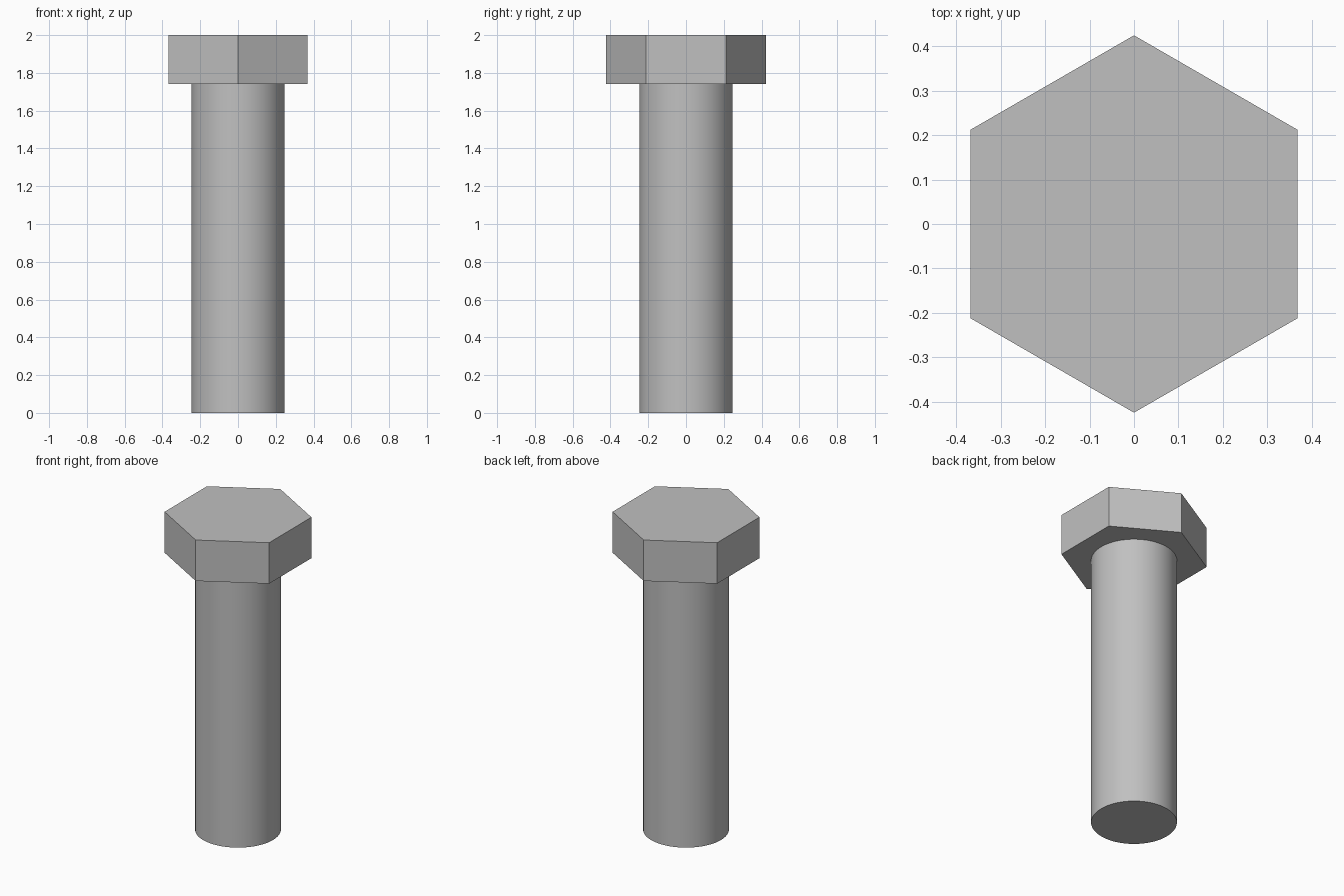
import bpy
import bmesh
from math import cos, sin, pi, radians

cube = bpy.data.objects.get("Cube")
if cube:
    bpy.data.objects.remove(cube, do_unlink=True)

# Plain grey steel
steel = bpy.data.materials.new("grey_steel")
steel.use_nodes = True
colour = (0.53, 0.53, 0.53, 1)
steel.diffuse_color = colour
steel.node_tree.nodes["Principled BSDF"].inputs["Base Color"].default_value = colour


def prism(name, sides, radius, bottom, top):
    """Upright regular prism with one corner on the +y axis."""
    bm = bmesh.new()
    angles = [pi / 2 + 2 * pi * i / sides for i in range(sides)]
    ring = [bm.verts.new((radius * cos(a), radius * sin(a), bottom)) for a in angles]
    base = bm.faces.new(ring)
    extruded = bmesh.ops.extrude_face_region(bm, geom=[base], use_keep_orig=True)
    lifted = [v for v in extruded["geom"] if isinstance(v, bmesh.types.BMVert)]
    bmesh.ops.translate(bm, verts=lifted, vec=(0, 0, top - bottom))
    bmesh.ops.recalc_face_normals(bm, faces=bm.faces)
    mesh = bpy.data.meshes.new(name)
    bm.to_mesh(mesh)
    bm.free()
    mesh.materials.append(steel)
    obj = bpy.data.objects.new(name, mesh)
    bpy.context.collection.objects.link(obj)
    return obj


# Hexagonal head
prism("bolt_head", 6, 0.424, 1.74, 2.0)

# Round shaft, smooth around its side with sharp rims
shaft = prism("bolt_shaft", 64, 0.247, 0.0, 1.74)
bpy.ops.object.select_all(action="DESELECT")
shaft.select_set(True)
bpy.context.view_layer.objects.active = shaft
bpy.ops.object.shade_smooth_by_angle(angle=radians(30))
